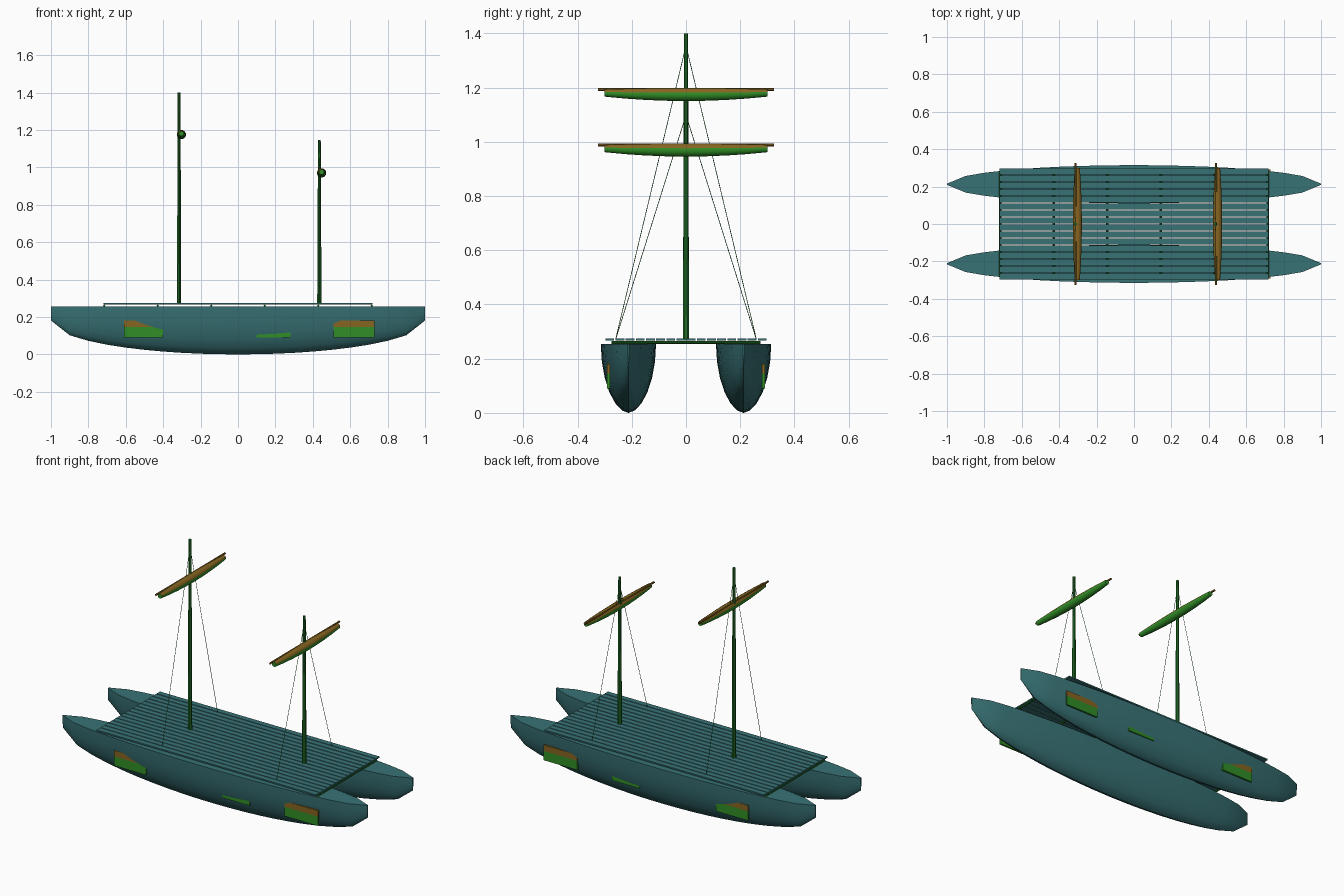
import bpy, bmesh, math
from mathutils import Vector

if "Cube" in bpy.data.objects:
    bpy.data.objects.remove(bpy.data.objects["Cube"])


def material(name, rgb):
    m = bpy.data.materials.new(name)
    m.diffuse_color = (*rgb, 1)
    m.use_nodes = True
    m.node_tree.nodes["Principled BSDF"].inputs["Base Color"].default_value = m.diffuse_color
    return m


TEAL = material("teal", (0.04, 0.17, 0.18))
GREEN = material("green", (0.015, 0.17, 0.02))
BRIGHT = material("bright_green", (0.03, 0.27, 0.02))
BROWN = material("brown", (0.24, 0.13, 0.015))


def finish(name, bm, mats, smooth=True):
    bmesh.ops.recalc_face_normals(bm, faces=bm.faces[:])
    me = bpy.data.meshes.new(name)
    bm.to_mesh(me)
    bm.free()
    ob = bpy.data.objects.new(name, me)
    bpy.context.collection.objects.link(ob)
    for m in mats:
        me.materials.append(m)
    if smooth:
        bpy.ops.object.select_all(action='DESELECT')
        ob.select_set(True)
        bpy.context.view_layer.objects.active = ob
        bpy.ops.object.shade_smooth_by_angle(angle=math.radians(35))
    return ob


def loft(bm, rings):
    """Skin closed rings of points and cap both ends."""
    vs = [[bm.verts.new(p) for p in r] for r in rings]
    n = len(vs[0])
    for a, b in zip(vs, vs[1:]):
        for i in range(n):
            j = (i + 1) % n
            bm.faces.new((a[i], a[j], b[j], b[i]))
    bm.faces.new(vs[0])
    bm.faces.new(vs[-1][::-1])


def spindle(bm, stations, sides):
    """Round bar through (point, radius) stations."""
    axis = Vector(stations[-1][0]) - Vector(stations[0][0])
    q = axis.to_track_quat('Z', 'Y')
    rings = []
    for p, r in stations:
        rings.append([Vector(p) + q @ Vector((r * math.cos(a), r * math.sin(a), 0))
                      for a in (2 * math.pi * (i + .5) / sides for i in range(sides))])
    loft(bm, rings)


def box(bm, x0, x1, y0, y1, z0, z1):
    loft(bm, [[(x, y0, z0), (x, y1, z0), (x, y1, z1), (x, y0, z1)] for x in (x0, x1)])


HULL_Y, HULL_TOP = 0.2125, 0.255

for side, label in ((-1, "front"), (1, "back")):
    # hull: rounded sections lofted from end to end under a flat top
    bm = bmesh.new()
    rings = []
    for i in range(21):
        x = -1 + i * 0.1
        e = math.sqrt(max(0, 1 - x * x))
        half = max(0.102 * e, 0.003)
        depth = HULL_TOP * (0.29 + 0.71 * e)
        ring = []
        for k in range(13):
            a = math.pi * k / 12
            c = math.cos(a)
            w = math.copysign(abs(c) ** 1.1, c)
            ring.append((x, side * HULL_Y + half * w, HULL_TOP - depth * math.sin(a)))
        rings.append(ring)
    loft(bm, rings)
    finish(label + "_hull", bm, [TEAL])

    # painted side panels half sunk in the outer side of the hull
    bm = bmesh.new()
    for x0, x1 in ((-0.61, -0.40), (0.10, 0.28), (0.51, 0.73)):
        for z0, z1 in ((0.09, 0.145), (0.145, 0.18)):
            box(bm, x0, x1, side * 0.281, side * 0.2915, z0, z1)
    for f in bm.faces:
        f.material_index = int(f.calc_center_median().z > 0.145)
    finish(label + "_side_panels", bm, [BRIGHT, BROWN], False)

# cross beams joining the hulls
bm = bmesh.new()
for i in range(6):
    x = -0.715 + i * 0.286
    spindle(bm, [((x, -0.275, 0.26), 0.006), ((x, 0.275, 0.26), 0.006)], 8)
finish("cross_beams", bm, [GREEN])

# deck planks with narrow gaps
bm = bmesh.new()
pitch = 0.0375
for i in range(16):
    y = -0.3 + pitch * i
    box(bm, -0.72, 0.72, y + 0.0025, y + pitch - 0.0025, 0.267, 0.275)
finish("deck_planks", bm, [TEAL], False)

# masts, each with a yard, a furled sail and two stays
for label, x, top, yard_z, stay_z in (("main", -0.315, 1.40, 1.175, 1.33),
                                      ("fore", 0.435, 1.145, 0.97, 1.08)):
    bm = bmesh.new()
    spindle(bm, [((x, 0, 0.268), 0.0125), ((x, 0, top), 0.008)], 8)
    finish(label + "_mast", bm, [GREEN])

    bm = bmesh.new()
    spindle(bm, [((x + 0.003, -0.325, yard_z + 0.019), 0.006),
                 ((x + 0.003, 0.325, yard_z + 0.019), 0.006)], 8)
    finish(label + "_yard", bm, [BROWN])

    bm = bmesh.new()
    stations = []
    for i in range(9):
        u = -1 + i / 4
        r = 0.025 - 0.011 * u * u
        stations.append(((x + 0.012, 0.3 * u, yard_z + 0.5 * (0.025 - r)), r))
    spindle(bm, stations, 12)
    bm.normal_update()
    bmesh.ops.recalc_face_normals(bm, faces=bm.faces[:])
    for f in bm.faces:
        f.material_index = int(f.normal.z > 0.1)
    finish(label + "_furled_sail", bm, [BRIGHT, BROWN])

    bm = bmesh.new()
    for s in (-1, 1):
        spindle(bm, [((x, s * 0.26, 0.27), 0.0013), ((x, s * 0.006, stay_z), 0.0013)], 5)
    finish(label + "_stays", bm, [GREEN])
